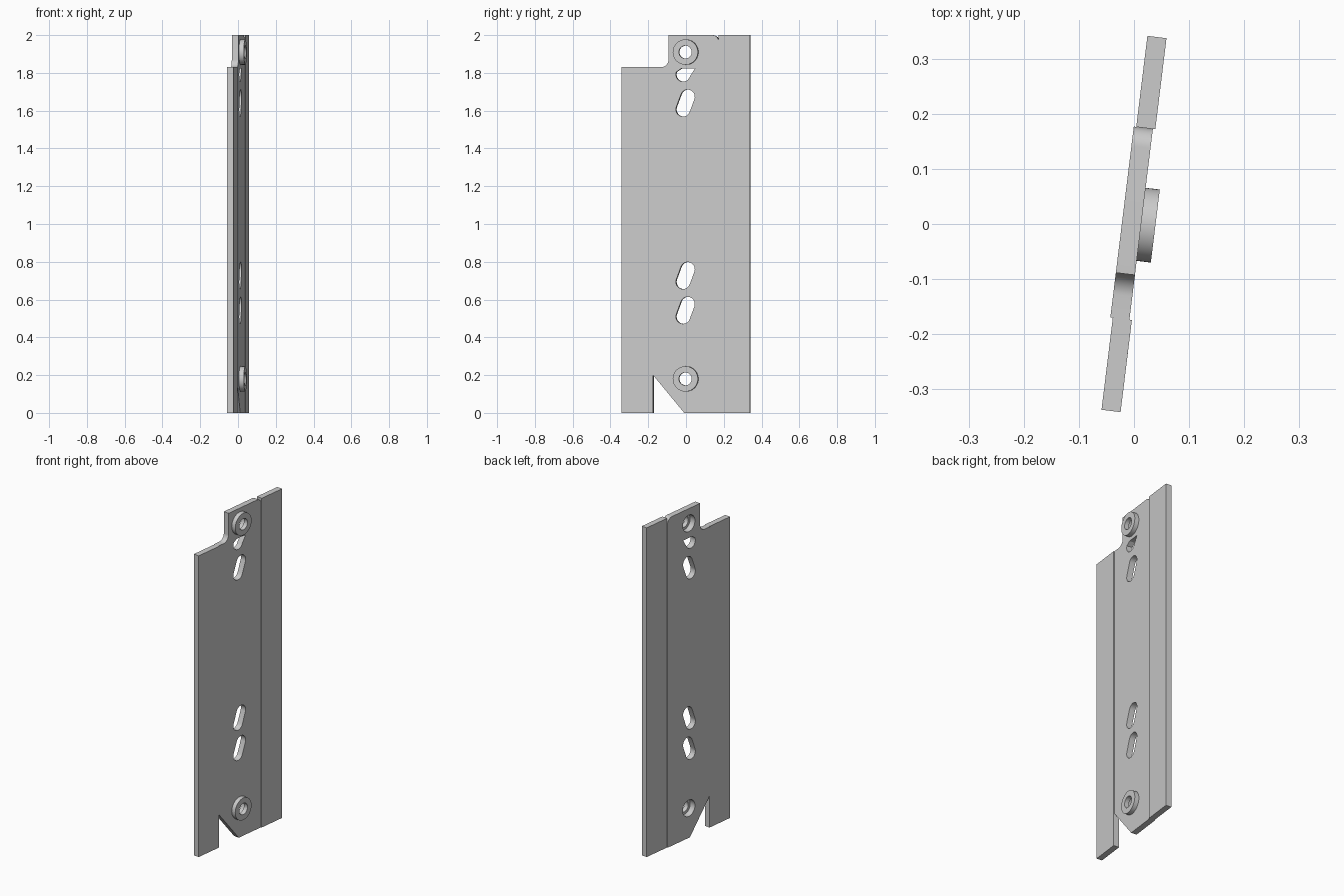
import bpy, math
from mathutils import Matrix

if "Cube" in bpy.data.objects:
    bpy.data.objects.remove(bpy.data.objects["Cube"])

TILT = math.radians(7)
s, c = math.sin(TILT), math.cos(TILT)
# Local axes: x along the plate width, y up, z along the plate normal
FRAME = Matrix(((s, 0, c, 0), (c, 0, -s, 0), (0, 1, 0, 0), (0, 0, 0, 1)))

steel = bpy.data.materials.new("grey_steel")
steel.diffuse_color = (0.6, 0.6, 0.6, 1)
steel.use_nodes = True
steel.node_tree.nodes["Principled BSDF"].inputs["Base Color"].default_value = steel.diffuse_color


def arc(u, z, r, a0, a1, n=12):
    angles = [math.radians(a0 + (a1 - a0) * i / n) for i in range(n + 1)]
    return [(u + r * math.cos(a), z + r * math.sin(a)) for a in angles]


def circle(u, z, r):
    return arc(u, z, r, 0, 360, 48)[:-1]


def slot(z, top=9):
    # Leaning rounded slot, optionally cut flat at a given height
    lean, r = math.degrees(math.atan2(0.067, 0.025)), 0.038
    pts = arc(0.0105, z + 0.0335, r, lean - 90, lean + 90)
    pts += arc(-0.0145, z - 0.0335, r, lean + 90, lean + 270)
    return [(u, min(v, top)) for u, v in pts]


def sheet(name, loops, w0, w1):
    # Outline with holes, filled and extruded through the sheet thickness
    cu = bpy.data.curves.new(name, 'CURVE')
    cu.dimensions, cu.fill_mode = '2D', 'BOTH'
    cu.extrude = (w1 - w0) / 2
    for pts in loops:
        sp = cu.splines.new('POLY')
        sp.points.add(len(pts) - 1)
        for p, (u, z) in zip(sp.points, pts):
            p.co = (u, z, 0, 1)
        sp.use_cyclic_u = True
    ob = bpy.data.objects.new(name, cu)
    bpy.context.collection.objects.link(ob)
    ob.matrix_world = FRAME @ Matrix.Translation((0, 0, (w0 + w1) / 2))
    bpy.ops.object.select_all(action='DESELECT')
    ob.select_set(True)
    bpy.context.view_layer.objects.active = ob
    bpy.ops.object.convert(target='MESH')
    ob = bpy.context.object
    ob.data.materials.clear()
    ob.data.materials.append(steel)
    bpy.ops.object.mode_set(mode='EDIT')
    bpy.ops.mesh.select_all(action='SELECT')
    bpy.ops.mesh.remove_doubles(threshold=0.0001)
    bpy.ops.mesh.normals_make_consistent(inside=False)
    bpy.ops.object.mode_set(mode='OBJECT')
    bpy.ops.object.shade_smooth_by_angle(angle=math.radians(30))


FRONT, BACK, END = -0.174, 0.176, 0.343
BOSSES = (0.18, 1.91)

# Side flanges, set slightly forward of the centre panel
for name, a, b, top in (("front_flange", -END, FRONT, 1.83), ("back_flange", BACK, END, 2.0)):
    sheet(name, [[(a, 0), (b, 0), (b, top), (a, top)]], -0.0175, 0.0175)

# Centre panel with angled bottom notch, stepped top corner, slots and boss recesses
outline = [(FRONT, 1.83), (FRONT, 0.2), (-0.008, 0), (BACK, 0)]
outline += arc(BACK - 0.035, 1.965, 0.035, 0, 90)
outline += [(-0.092, 2.0)] + arc(-0.132, 1.87, 0.04, 0, -90)
holes = [slot(z) for z in (0.543, 0.727, 1.64)]
cut = slot(1.825, 1.822)
flat = [p for p in cut if p[1] >= 1.822]
cut = [p for p in cut if p[1] < 1.822]
# The flattened slot runs from its right side around the bottom to its left side
right, left = max(u for u, _ in flat), min(u for u, _ in flat)
cut = [(left, 1.822)] + sorted([p for p in cut if p[0] < -0.0145], key=lambda p: -p[1]) \
    + sorted([p for p in cut if p[0] >= -0.0145], key=lambda p: p[1]) + [(right, 1.822)]
holes.append(cut)
holes += [circle(0.001, z, 0.05) for z in BOSSES]
sheet("centre_panel", [outline] + holes, -0.022, 0.013)

# Raised mounting bosses
for name, z in zip(("lower_boss", "upper_boss"), BOSSES):
    sheet(name, [circle(0.001, z, 0.067), circle(0.001, z, 0.034)], 0.013, 0.039)
